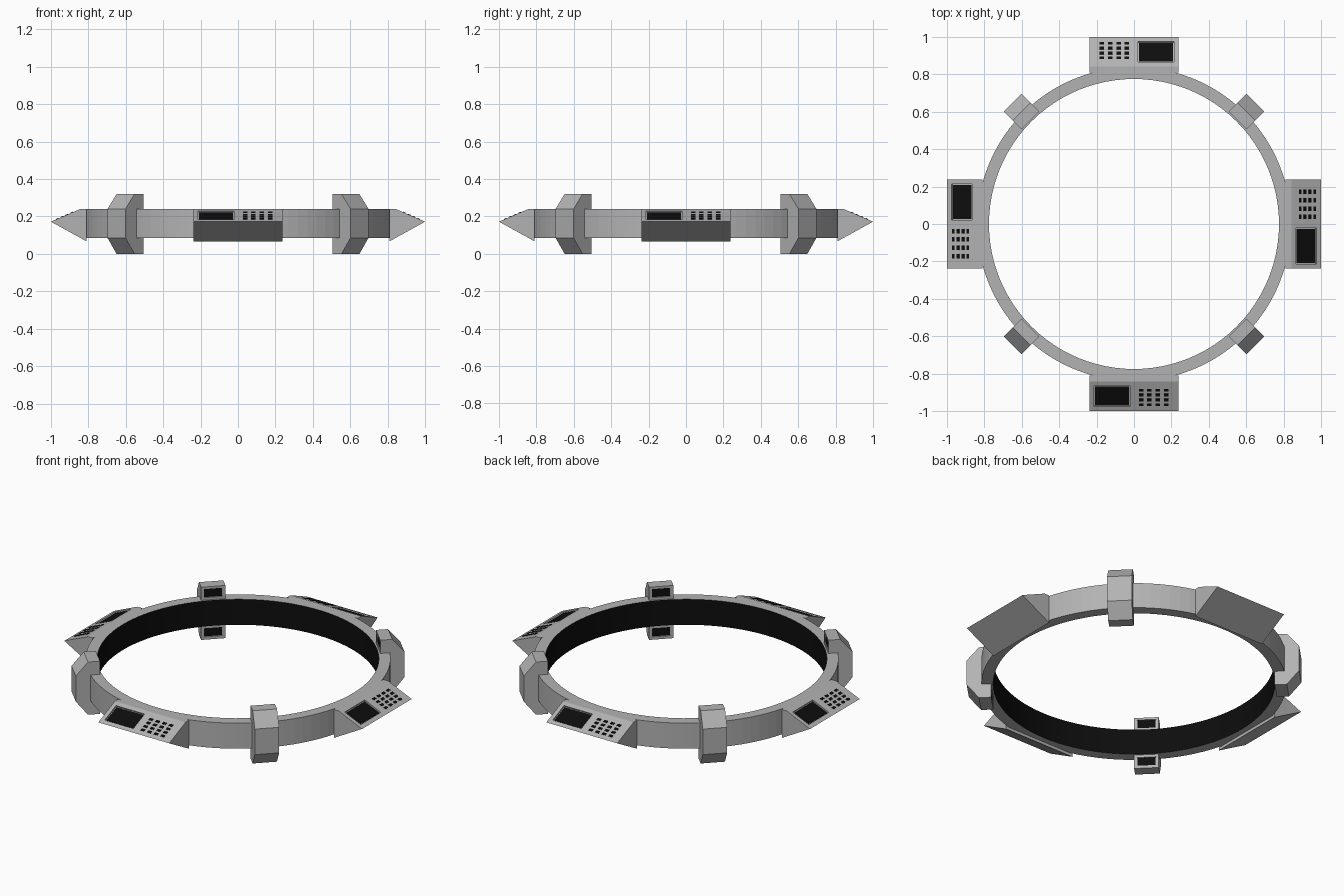
import bpy, bmesh, math
from mathutils import Matrix, Vector

if "Cube" in bpy.data.objects:
    bpy.data.objects.remove(bpy.data.objects["Cube"])


def material(name, rgb):
    m = bpy.data.materials.new(name)
    m.diffuse_color = (*rgb, 1)
    m.use_nodes = True
    m.node_tree.nodes["Principled BSDF"].inputs["Base Color"].default_value = m.diffuse_color
    return m


black = material("black", (0.004, 0.004, 0.004))
grey = material("grey", (0.45, 0.45, 0.45))


def finish(bm, name, mats):
    bmesh.ops.recalc_face_normals(bm, faces=bm.faces)
    me = bpy.data.meshes.new(name)
    bm.to_mesh(me)
    bm.free()
    for m in mats:
        me.materials.append(m)
    ob = bpy.data.objects.new(name, me)
    bpy.context.collection.objects.link(ob)
    return ob


def boxes(name, items, mat):
    """items: list of (matrix, size)"""
    bm = bmesh.new()
    for mx, size in items:
        bmesh.ops.create_cube(bm, size=1, matrix=mx @ Matrix.Diagonal((*size, 1)))
    return finish(bm, name, [mat])


def prism(name, profile, half):
    """Extrude an (outward, z) profile sideways; outward is -y."""
    bm = bmesh.new()
    f = bm.faces.new([bm.verts.new((-half, -r, z)) for r, z in profile])
    ex = bmesh.ops.extrude_face_region(bm, geom=[f])["geom"]
    vs = [v for v in ex if isinstance(v, bmesh.types.BMVert)]
    bmesh.ops.translate(bm, verts=vs, vec=(2 * half, 0, 0))
    return finish(bm, name, [grey])


def cut(ob, cutter):
    mod = ob.modifiers.new("recess", 'BOOLEAN')
    mod.operation = 'DIFFERENCE'
    mod.solver = 'EXACT'
    mod.object = cutter
    bpy.context.view_layer.objects.active = ob
    bpy.ops.object.modifier_apply(modifier=mod.name)
    bpy.data.objects.remove(cutter)


def around(ob, start):
    """Repeat a part four times around the ring."""
    ob.rotation_euler.z = start
    for i in range(1, 4):
        c = ob.copy()
        c.rotation_euler.z = start + i * math.pi / 2
        bpy.context.collection.objects.link(c)


# Ring band with a black inner wall
N, RI, RO, Z0, Z1 = 96, 0.775, 0.839, 0.085, 0.24
bm = bmesh.new()
section = [(RI, Z0), (RO, Z0), (RO, Z1), (RI, Z1)]
loops = []
for i in range(N):
    a = 2 * math.pi * i / N
    loops.append([bm.verts.new((r * math.cos(a), r * math.sin(a), z)) for r, z in section])
for i in range(N):
    p, q = loops[i], loops[(i + 1) % N]
    for k in range(4):
        n = (k + 1) % 4
        f = bm.faces.new((p[k], q[k], q[n], p[n]))
        f.material_index = 1 if k == 3 else 0
finish(bm, "ring", [grey, black])

# Control panels: wedge with sloped top
panel = prism("control_panel", [(0.81, 0.067), (1.0, 0.172), (0.842, 0.24), (0.81, 0.24)], 0.238)
tilt = math.atan2(0.068, 0.158)


def on_slope(x, r, lift=0.0):
    z = 0.24 - (r - 0.842) * math.tan(tilt)
    return (Matrix.Translation((x, -r, z)) @ Matrix.Rotation(tilt, 4, 'X')
            @ Matrix.Translation((0, 0, lift)))


# Recessed panel screen
cut(panel, boxes("cutter", [(on_slope(-0.117, 0.92), (0.192, 0.118, 0.016))], grey))
screen = boxes("panel_screen", [(on_slope(-0.117, 0.92, -0.008), (0.182, 0.108, 0.004))], black)

# Keypad of small keys
keys = boxes("keypad", [(on_slope(0.038 + 0.0447 * i, 0.888 + 0.026 * j), (0.024, 0.015, 0.005))
                        for i in range(4) for j in range(4)], black)
for part in (panel, screen, keys):
    around(part, 0)

# Clamps gripping the ring on the diagonals
RC = 0.783
clamp = prism("clamp", [(RC, 0), (0.85, 0), (0.918, 0.085), (0.918, 0.24), (0.85, 0.32),
                        (RC, 0.32), (RC, 0.235), (0.82, 0.235), (0.82, 0.09), (RC, 0.09)], 0.068)

# Small recessed displays on the clamps' inward faces
spots = [Matrix.Translation((0, -RC, z)) for z in (0.281, 0.043)]
cut(clamp, boxes("cutter", [(m, (0.104, 0.014, 0.052)) for m in spots], grey))
displays = boxes("clamp_display", [(Matrix.Translation((0, -0.006, 0)) @ m, (0.1, 0.004, 0.048))
                                   for m in spots], black)
for part in (clamp, displays):
    around(part, math.pi / 4)
